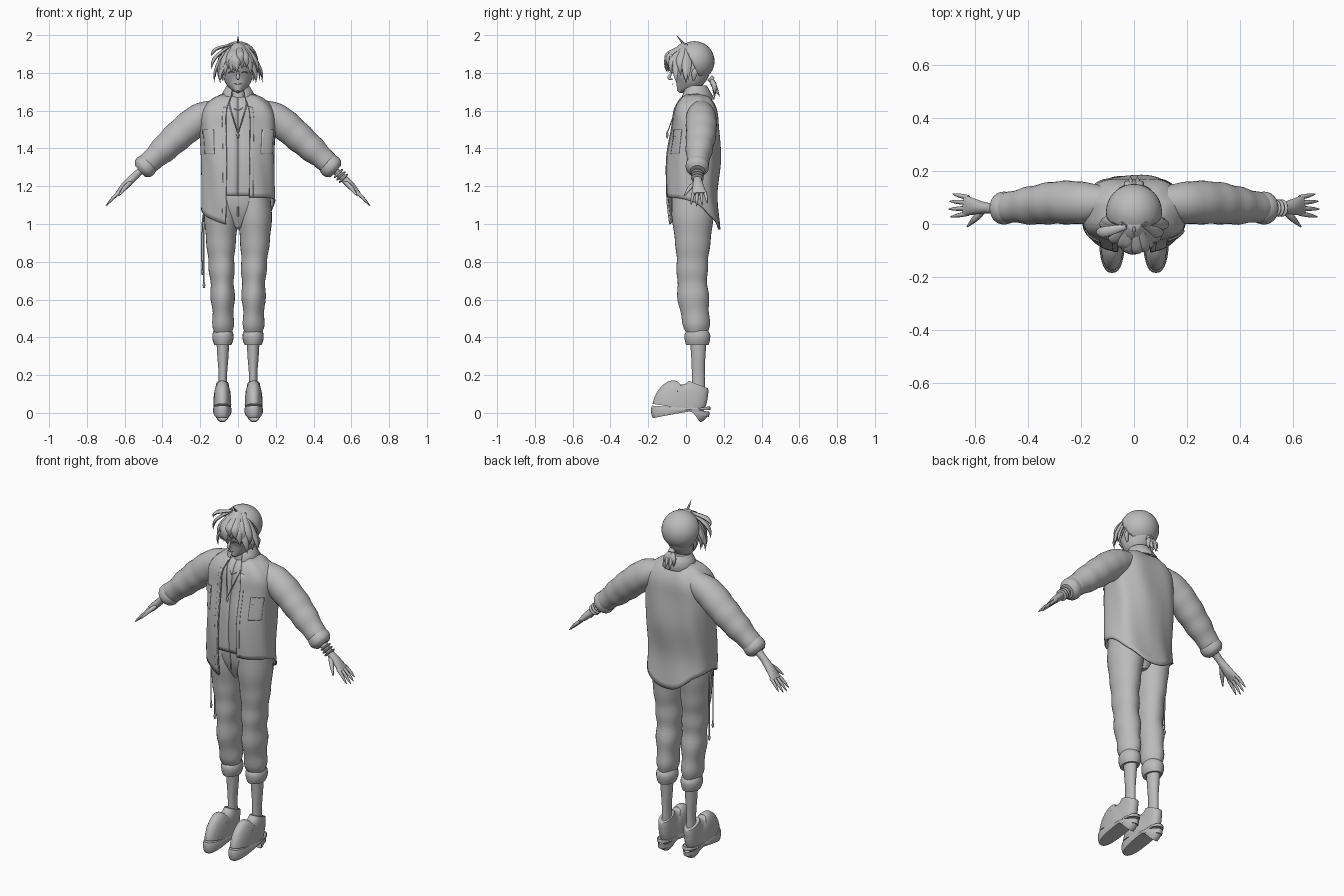
import bpy, bmesh, math, random
from mathutils import Vector

random.seed(4)
if "Cube" in bpy.data.objects:
    bpy.data.objects.remove(bpy.data.objects["Cube"])

grey = bpy.data.materials.new("plain grey")
grey.use_nodes = True
grey.diffuse_color = (.5, .5, .5, 1)
grey.node_tree.nodes["Principled BSDF"].inputs["Base Color"].default_value = grey.diffuse_color
ALONG_X, ALONG_Y, UPWARD = Vector((1, 0, 0)), Vector((0, 1, 0)), Vector((0, 0, 1))


def finish(name, bm, thickness=0):
    bmesh.ops.recalc_face_normals(bm, faces=bm.faces)
    mesh = bpy.data.meshes.new(name)
    bm.to_mesh(mesh)
    bm.free()
    part = bpy.data.objects.new(name, mesh)
    bpy.context.collection.objects.link(part)
    mesh.materials.append(grey)
    if thickness:
        solidify = part.modifiers.new("thickness", 'SOLIDIFY')
        solidify.thickness, solidify.offset = thickness, 0
    bpy.ops.object.select_all(action='DESELECT')
    part.select_set(True)
    bpy.context.view_layer.objects.active = part
    bpy.ops.object.shade_smooth_by_angle(angle=math.radians(45))


def ease(values):
    """Smooth curve through evenly spaced numbers or points, as a function of 0 to 1."""
    values = [Vector(v) if isinstance(v, tuple) else v for v in values]
    last = len(values) - 1

    def at(t):
        i = max(min(int(t * last), last - 1), 0)
        f = t * last - i
        a, b, c, d = (values[min(max(i + k, 0), last)] for k in (-1, 0, 1, 2))
        return b + ((c - a) + ((a * 2 - b * 5 + c * 4 - d) + (b * 3 - a - c * 3 + d) * f) * f) * (f / 2)
    return at


def power(value, exponent):
    return math.copysign(abs(value) ** exponent, value)


def skin(bm, rings, closed=True):
    rows = [[bm.verts.new(point) for point in ring] for ring in rings]
    count = len(rows[0])
    for low, high in zip(rows, rows[1:]):
        for j in range(count if closed else count - 1):
            k = (j + 1) % count
            bm.faces.new((low[j], low[k], high[k], high[j]))
    return rows


def loft(name, path, across, along=None, side=1, ref=ALONG_Y, sides=20, square=1, ripple=0):
    """Tube along a path; across and along are its eased radii, along being in the ref direction."""
    steps = 6 * max(len(path) - 1, len(across) - 1, 1)
    centre, wide, deep = ease(path), ease(across), ease(along or across)
    mirror = Vector((side, 1, 1))
    rings = []
    for i in range(steps + 1):
        t = i / steps
        tangent = (centre(min(t + .01, 1)) - centre(max(t - .01, 0))) * mirror
        v = (ref - tangent * (ref.dot(tangent) / tangent.length_squared)).normalized()
        u = tangent.normalized().cross(v)
        fold = ripple * t * math.sin(t * 36)
        ring = []
        for j in range(sides):
            angle = math.tau * j / sides
            swell = fold + ripple * t * math.sin(3 * angle + 9 * t) / 2
            ring.append(centre(t) * mirror
                        + u * power(math.cos(angle), square) * max(wide(t) + swell, .001)
                        + v * power(math.sin(angle), square) * max(deep(t) + swell, .001))
        rings.append(ring)
    bm = bmesh.new()
    rows = skin(bm, rings)
    bm.faces.new(rows[0])
    bm.faces.new(rows[-1])
    finish(name, bm)


def stack(name, bottom, top, width, front, back, x=0, **options):
    """Upright tube given by its half width and its front and back outlines."""
    fore, aft = ease(front), ease(back)
    count = max(len(front), len(back), 2)
    stops = [i / (count - 1) for i in range(count)]
    path = [(x, (fore(t) + aft(t)) / 2, bottom + (top - bottom) * t) for t in stops]
    loft(name, path, width, [(aft(t) - fore(t)) / 2 for t in stops], **options)


def cord(name, path, radius=.003, side=1, ref=ALONG_Y):
    loft(name, path, [radius], side=side, ref=ref, sides=6)


# Jacket surface, closing in a round shoulder towards the neck
HEM, SHOULDER = .95, 1.55
jacket_width = ease([.2, .19, .19, .2])
jacket_front = ease([-.08, -.1, -.1, -.07])
jacket_back = ease([.18, .16, .18, .17])
hem_height = ease([1.14, 1.14, 1.12, 1.03, .97, 1.05, 1.08, 1.03, .99])


def jacket_point(angle, z, grow):
    t = min(max((z - HEM) / (SHOULDER - HEM), 0), 1)
    closing = math.sqrt(1 - max(0, (z - SHOULDER) / .15) ** 2)
    fold = .003 * math.sin(7 * angle + 9 * z) + grow
    front, back = jacket_front(t), jacket_back(t)
    width = jacket_width(t) * closing + fold
    depth = (back - front) / 2 * closing + fold
    return Vector((width * power(math.sin(angle), .8),
                   (front + back) / 2 - depth * power(math.cos(angle), .8), z))


def cloth(name, start, end, top, bottom, grow, thickness=.004, columns=8, rows=24):
    """Panel following the jacket surface between two angles."""
    rings = []
    for i in range(rows + 1):
        ring = []
        for j in range(columns + 1):
            angle = start + (end - start) * j / columns
            low = bottom(angle / math.tau) if callable(bottom) else bottom
            ring.append(jacket_point(angle, top + (low - top) * i / rows, grow))
        rings.append(ring)
    bm = bmesh.new()
    skin(bm, rings, closed=False)
    finish(name, bm, thickness)


NECKLINE, OPENING = 1.69, .24
cloth("shirt", 0, math.tau, NECKLINE, 1.15, -.015, columns=64)
cloth("jacket_body", OPENING, math.tau - OPENING, NECKLINE, hem_height, 0, .008, columns=64)
for side, start in (("left", OPENING), ("right", math.tau - OPENING - .1)):
    cloth(side + "_placket", start, start + .1, 1.62, hem_height, .004)
for side, start in (("left", .6), ("right", math.tau - 1.1)):
    cloth(side + "_chest_pocket", start, start + .5, 1.5, 1.37, .004)
    cloth(side + "_pocket_flap", start, start + .5, 1.5, 1.46, .008)

# Folded collar, dropping to a point on each side of the throat
rings = []
for radius, z, drop in ((.05, 1.69, 0), (.06, 1.73, .01), (.07, 1.71, .02), (.1, 1.66, .05)):
    ring = []
    for j in range(33):
        angle = .5 + (math.tau - 1) * j / 32
        forward = max(0, math.cos(angle)) ** 2
        ring.append(Vector((radius * math.sin(angle), .05 - radius * math.cos(angle), z - drop * forward)))
    rings.append(ring)
bm = bmesh.new()
skin(bm, rings, closed=False)
finish("jacket_collar", bm, .006)

# Neck and necklaces
stack("neck", 1.6, 1.78, [.05, .04], [-.02, 0], [.09, .08])
for side in (1, -1):
    cord("necklace_chain", [(.05, 0, 1.68), (.04, -.05, 1.61), (0, -.1, 1.48)], side=side)
    cord("choker_chain", [(.05, .01, 1.66), (.03, -.04, 1.62), (0, -.06, 1.6)], .002, side, UPWARD)
loft("necklace_pendant", [(0, -.1, 1.49), (0, -.1, 1.45)], [.002, .007, 0], sides=8)

# Head and face
stack("head", 1.7, 1.95, [.01, .065, .08, .08, .07, .03], [-.05, -.07, -.08, -.08, -.07, -.02],
      [-.03, .07, .12, .13, .11, .08], sides=28)
loft("nose", [(0, -.07, 1.81), (0, -.09, 1.775), (0, -.07, 1.765)], [.004, .009, .003], sides=10)
cord("mouth", [(-.02, -.067, 1.743), (0, -.072, 1.74), (.02, -.067, 1.743)], .002, ref=UPWARD)
for side in (1, -1):
    for name, z in (("upper_eyelid", 1.8), ("eyebrow", 1.83)):
        cord(name, [(.02, -.078, z), (.035, -.074, z + .006), (.05, -.064, z)], side=side, ref=UPWARD)
    loft("ear", [(.08, .04, 1.76), (.09, .045, 1.8), (.09, .05, 1.83)], [.004, .008, 0], [.005, .016, 0], side, sides=10)

# Smooth hair cap, cut away in front of the face
bm = bmesh.new()
bmesh.ops.create_uvsphere(bm, u_segments=32, v_segments=20, radius=1)
bmesh.ops.bisect_plane(bm, geom=bm.verts[:] + bm.edges[:] + bm.faces[:], plane_co=(0, -.2, .1),
                       plane_no=(0, -2, -1), clear_outer=True)
for vert in bm.verts:
    vert.co = Vector((0, .045, 1.862)) + vert.co * .104
finish("hair_cap", bm, .004)


def lock(name, root, tip, width=.02, bulge=.01):
    """Flat tapering strand that leaves the crown outwards and hangs down."""
    root, tip = Vector(root), Vector(tip)
    outward = Vector((tip.x, tip.y - .02, 0)).normalized()
    middle = Vector((tip.x * .7, tip.y * .85, (root.z + tip.z) / 2 + .01)) + outward * bulge
    low = middle.lerp(tip, .55) + outward * bulge
    loft(name, [tuple(p) for p in (root, middle, low, tip)], [.006, .009, .007, 0],
         [width / 2, width, width * .7, 0], ref=UPWARD.cross(outward), sides=8)


for layer, count in enumerate((13, 10)):
    for i in range(count):
        f = i / (count - 1) * 2 - 1
        tip = Vector((f * .12, f * f / 10 - .1 + layer / 90, 1.815 - f * f / 20))
        tip += Vector((random.uniform(-1, 1), 0, random.uniform(-2, 3))) / 99
        lock("fringe_lock", (tip.x / 3, 0, 1.95), tip)
for z in (1.89, 1.82):
    lock("swept_lock", (-.03, -.01, 1.95), (-.14, -.03, z))
for side in (1, -1):
    for y in (0, -.05):
        lock("side_lock", (side * .05, .02, 1.94), (side * .095, y, 1.745))
loft("loose_strand", [(0, -.01, 1.95), (0, -.03, 1.975), (0, -.05, 2)], [.007, .005, 0], ref=ALONG_X, sides=6)

# Short ponytail
loft("ponytail_band", [(0, .125, 1.775), (0, .14, 1.76)], [.018], ref=ALONG_X)
for i in range(5):
    spread = (i - 2) / 80
    end = (spread, .15 + .03 * (i % 2), 1.66 + abs(spread))
    loft("ponytail_lock", [(0, .13, 1.77), (spread, .15, 1.73), end], [.01, .014, 0], ref=ALONG_X, sides=8)

for side, label in ((1, "left_"), (-1, "right_")):
    # Sleeve with a rolled cuff
    loft(label + "sleeve", [(.1, .08, 1.6), (.2, .08, 1.56), (.3, .08, 1.48), (.4, .07, 1.39), (.5, .06, 1.3)],
         [.06, .08, .08, .07, .05], side=side, sides=28, ripple=.003)
    loft(label + "sleeve_cuff", [(.46, .06, 1.333), (.52, .06, 1.28)], [.045, .06, .06, .04], side=side)
    # Forearm, palm and fingers
    loft(label + "hand", [(.46, .06, 1.33), (.55, .06, 1.25), (.64, .07, 1.16)], [.03, .02, .02, .02, .01],
         [.03, .03, .02, .03, .04], side, sides=16)
    for k, reach in enumerate((.9, 1, .95, .8)):
        base = Vector((.625, .04 + .02 * k, 1.17))
        tip = base + Vector((.075, (k - 1.4) / 99, -.075)) * reach
        bend = base.lerp(tip, .5) + UPWARD * .004
        loft(label + "finger", [tuple(p) for p in (base, bend, tip)], [.009, .009, .007, .002], side=side, sides=8)
    loft(label + "thumb", [(.57, .05, 1.22), (.6, .02, 1.19), (.63, -.01, 1.15)], [.012, .012, .003],
         side=side, ref=UPWARD, sides=8)

    # Trouser leg with gathered folds above the turn-up, then the bare calf
    loft(label + "trouser_leg", [(.085, .035, 1.19), (.09, .035, .93), (.083, .035, .68), (.08, .06, .42)],
         [.08, .09, .075, .065, .06, .05], [.11, .11, .09, .08, .08, .06], side, sides=28, ripple=.005)
    stack(label + "turn_up", .36, .445, [.045, .055, .055, .045], [0, -.007, -.007, .01], [.12, .127, .127, .11],
          .08, side=side)
    stack(label + "calf", .1, .4, [.026, .022, .03, .035], [.03, .03, .02], [.1, .1, .11], .08, side=side)

    # Shoe with its sole and laces
    stack(label + "sole", 0, .03, [.045, .05, .046], [-.175, -.185, -.18], [.125, .13, .126], .083,
          side=side, square=.8, sides=32)
    stack(label + "shoe", .02, .15, [.046, .047, .04, .037, .034], [-.18, -.16, -.07, -.02, .01],
          [.127, .128, .126, .124, .12], .083, side=side, square=.85, sides=32)
    for k in range(4):
        lace = Vector((.083, -.11 + .03 * k, .08 + .018 * k))
        ends = [lace + Vector((across, .03, -.015)) for across in (-.03, .03)]
        cord(label + "lace", [tuple(p) for p in (ends[0], lace, ends[1])], .004, side, UPWARD)
    for swing in (.02, -.02):
        knot = Vector((.083, -.03, .12))
        loop = [knot + Vector((swing * out, -.015, drop)) for out, drop in ((1, .01), (2, -.005), (1, -.01))]
        cord(label + "lace_bow", [tuple(p) for p in (knot, *loop)], side=side, ref=UPWARD)
        cord(label + "lace_end", [tuple(knot), tuple(knot + Vector((swing * 1.5, -.04, -.04)))], side=side)

# Seat joining both trouser legs
stack("trouser_hips", .98, 1.2, [.02, .11, .155, .158], [-.03, -.06, -.075, -.075], [.1, .13, .14, .14],
      sides=32, square=.85)
cord("trouser_fly", [(0, -.077, 1.16), (0, -.065, 1.04)], .004)

# Bracelets on the left wrist and cords hanging from the right hip
for k in range(3):
    start = Vector((.528 + .013 * k, .06, 1.272 - .013 * k))
    end = start + Vector((.008, 0, -.008))
    loft("bracelet", [tuple(start), tuple(end)], [.025, .032, .032, .025])
for x, y, low in ((-.19, .02, .73), (-.18, .04, .66)):
    cord("hip_cord", [(-.175, y, 1.09), (x, y, .98), (x, y, low)], .004)
    loft("cord_end", [(x, y, low + .03), (x, y, low)], [.004, .007, .003], sides=8)
